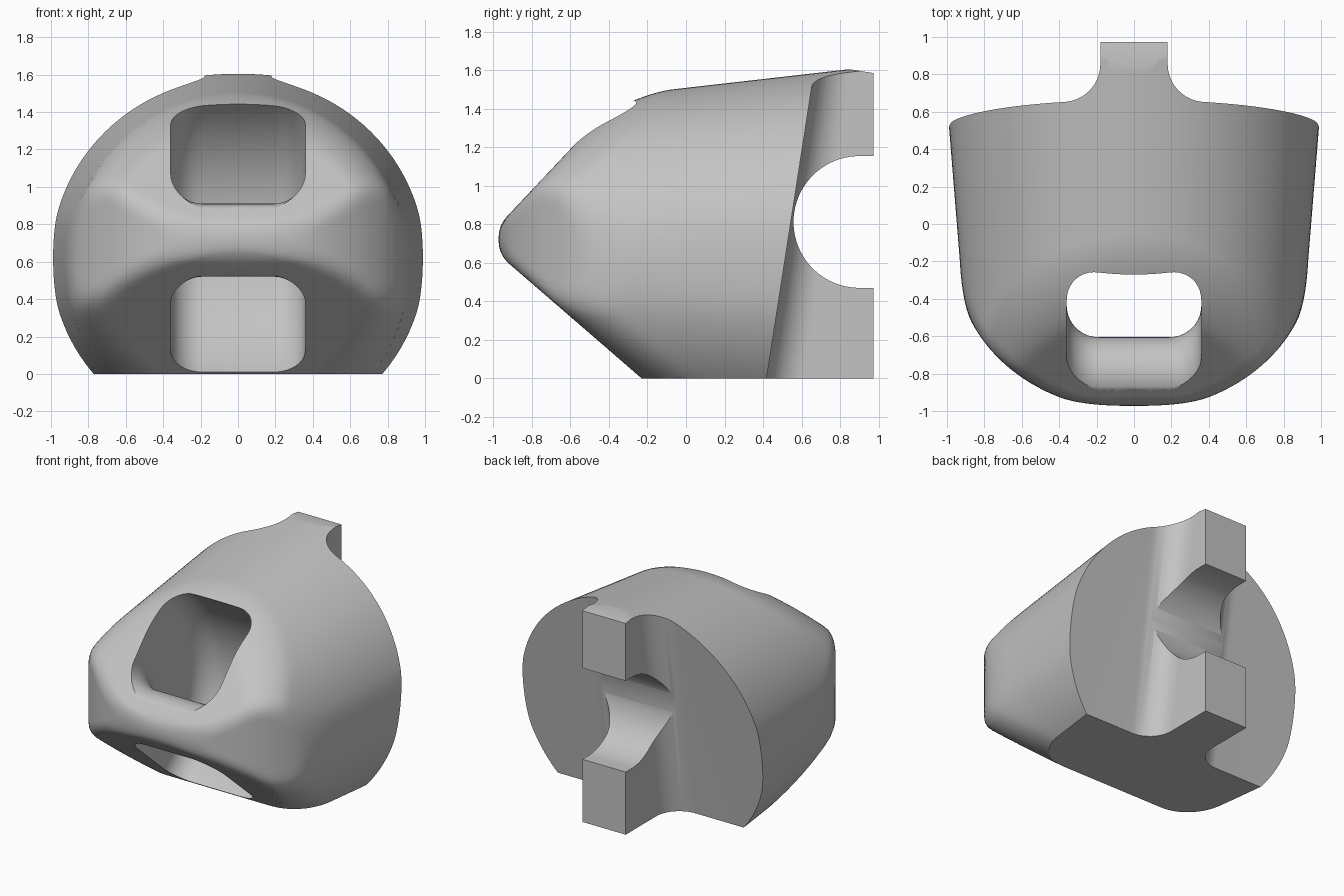
import bpy, bmesh, math
from mathutils import Vector

if "Cube" in bpy.data.objects:
    bpy.data.objects.remove(bpy.data.objects["Cube"])

grey = bpy.data.materials.new("plain_grey")
grey.diffuse_color = (0.55, 0.55, 0.55, 1)
grey.use_nodes = True
grey.node_tree.nodes["Principled BSDF"].inputs["Base Color"].default_value = grey.diffuse_color


def finish(bm, name):
    bmesh.ops.recalc_face_normals(bm, faces=bm.faces)
    me = bpy.data.meshes.new(name)
    bm.to_mesh(me)
    bm.free()
    me.materials.append(grey)
    ob = bpy.data.objects.new(name, me)
    bpy.context.collection.objects.link(ob)
    return ob


def prism(name, loop, offset):
    """Closed solid from a flat loop of points pushed along an offset."""
    bm = bmesh.new()
    face = bm.faces.new([bm.verts.new(p) for p in loop])
    ext = bmesh.ops.extrude_face_region(bm, geom=[face], use_keep_orig=True)
    moved = [g for g in ext["geom"] if isinstance(g, bmesh.types.BMVert)]
    bmesh.ops.translate(bm, verts=moved, vec=offset)
    return finish(bm, name)


def arc(cx, cy, r, a0, a1, n):
    return [(cx + r * math.cos(math.radians(a0 + (a1 - a0) * i / n)),
             cy + r * math.sin(math.radians(a0 + (a1 - a0) * i / n)))
            for i in range(n + 1)]


def boolean(ob, cutter, operation):
    mod = ob.modifiers.new(cutter.name, "BOOLEAN")
    mod.object, mod.operation, mod.solver = cutter, operation, "EXACT"
    bpy.context.view_layer.objects.active = ob
    bpy.ops.object.modifier_apply(modifier=mod.name)
    bpy.data.objects.remove(cutter, do_unlink=True)


def rounded(dists, r):
    """Intersection of several half-spaces with rounded meeting edges."""
    m = max(dists)
    if m < -r:
        return m
    return math.sqrt(sum(max(d + r, 0) ** 2 for d in dists)) - r


def shell(p):
    """Signed value of the rounded nose body: negative inside."""
    x, y, z = p
    rx = 0.957 + 0.083 * y
    rz = 0.908 + 0.114 * y
    cone = math.hypot(x / rx, (z - 0.6) / rz) - 1
    upper = -0.728 * (y + 0.92) + 0.685 * (z - 0.85)
    lower = -0.654 * (y + 0.90) - 0.756 * (z - 0.58)
    wedge = rounded((cone, upper, lower), 0.18)
    plan = math.hypot(x / 0.95, min(y + 0.2, 0) / 0.80) - 1
    if y > -0.2:
        plan -= 0.083 * (y + 0.2)
    return max(rounded((wedge, plan), 0.05), y - 1.3)


# Body: a sphere whose points are pushed out onto the rounded wedge-and-cone shell
bm = bmesh.new()
bmesh.ops.create_uvsphere(bm, u_segments=128, v_segments=110, radius=1)
centre = Vector((0, -0.1, 0.66))
for v in bm.verts:
    d = Vector((v.co.x, v.co.z, -v.co.y)).normalized()
    lo, hi = 0.0, 3.0
    for _ in range(24):
        mid = (lo + hi) / 2
        if shell(centre + d * mid) < 0:
            lo = mid
        else:
            hi = mid
    v.co = centre + d * lo
body = finish(bm, "nose_body")

# Flat base, rear end and sloped tab top
limits = [(-1.2, 0), (0.972, 0), (0.972, 1.585), (0.83, 1.607), (-1.2, 1.92)]
boolean(body, prism("limits", [(-1.3, y, z) for y, z in limits], (2.6, 0, 0)), "INTERSECT")

# Tilted back face on each side of the tab, with a fillet into the tab
TILT, Z0, HEIGHT = 0.155, -0.1, 2.0
y0 = 0.418 + TILT * Z0
fillet = arc(0.37, y0 + 0.19, 0.19, 180, 270, 14)
side = [(0.18, 1.6)] + fillet + [(1.5, y0), (1.5, 1.6)]
for s in (-1, 1):
    loop = [(s * x, y, Z0) for x, y in side]
    boolean(body, prism("back_cut", loop, (0, TILT * HEIGHT, HEIGHT)), "DIFFERENCE")

# Round notch across the tab
notch = arc(0.90, 0.812, 0.342, 90, 270, 40) + [(1.3, 0.47), (1.3, 1.154)]
boolean(body, prism("notch_cut", [(-1.3, y, z) for y, z in notch], (2.6, 0, 0)), "DIFFERENCE")

# Curved strap tunnel: rounded rectangle swept round the nose bar
R_IN, R_OUT, HALF, CORNER = 0.195, 0.90, 0.36, 0.17
AXIS = Vector((0, -0.80, 0.715))
section = []
for sx, r, a in ((1, R_OUT - CORNER, 0), (-1, R_OUT - CORNER, 90),
                 (-1, R_IN + CORNER, 180), (1, R_IN + CORNER, 270)):
    section += arc(sx * (HALF - CORNER), r, CORNER, a, a + 90, 10)
bm = bmesh.new()
STEPS = 96
rings = []
for i in range(STEPS):
    t = 2 * math.pi * (i + 0.5) / STEPS
    rings.append([bm.verts.new(AXIS + Vector((x, r * math.cos(t), r * math.sin(t))))
                  for x, r in section])
n = len(section)
for i in range(STEPS):
    a, b = rings[i], rings[(i + 1) % STEPS]
    for j in range(n):
        k = (j + 1) % n
        bm.faces.new((a[j], a[k], b[k], b[j]))
boolean(body, finish(bm, "tunnel_cut"), "DIFFERENCE")

# Smooth surfaces with crisp cut edges
bpy.ops.object.select_all(action="DESELECT")
body.select_set(True)
bpy.context.view_layer.objects.active = body
bpy.ops.object.shade_smooth_by_angle(angle=math.radians(30))
